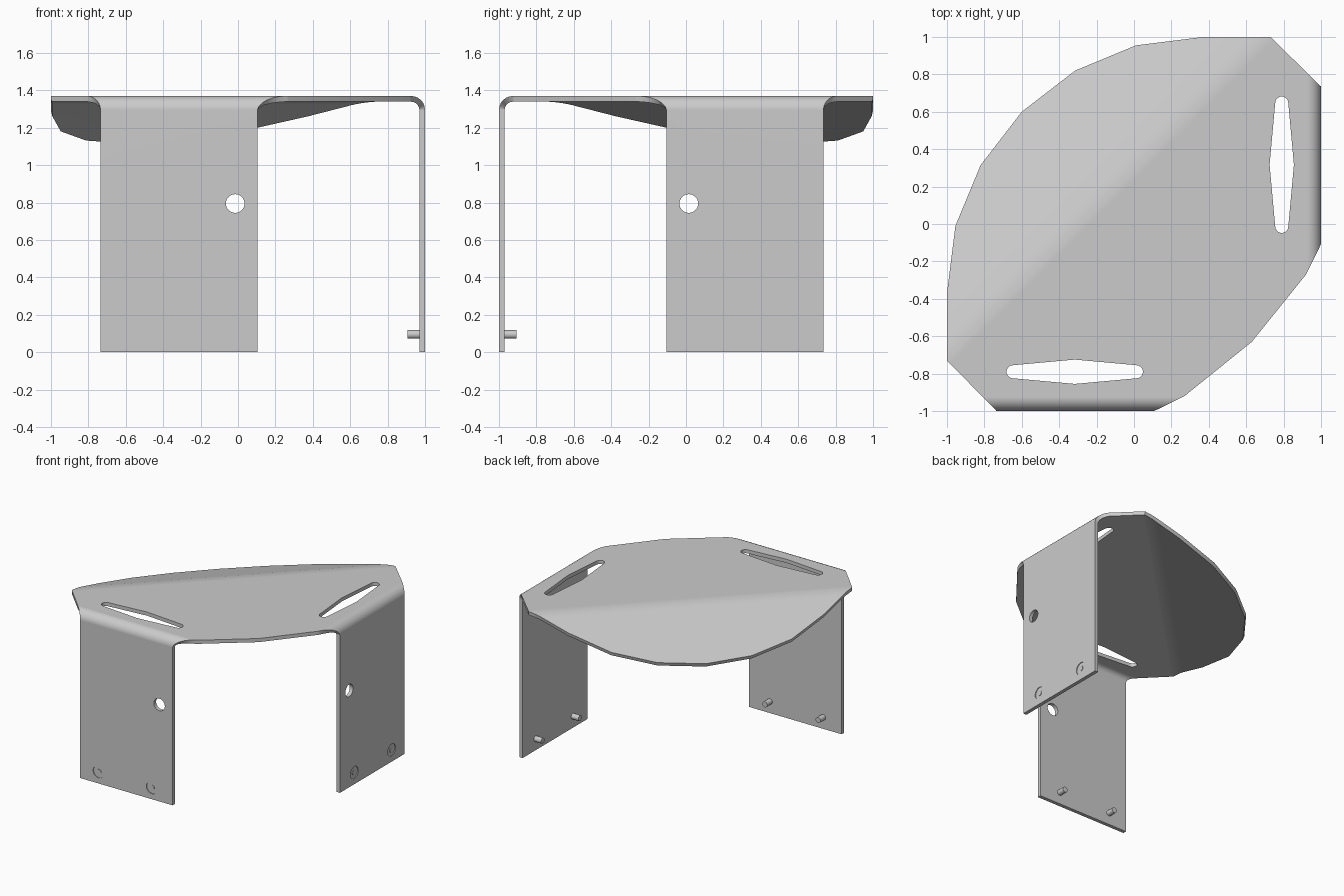
import bpy, bmesh, math
from mathutils import Matrix, Vector

if "Cube" in bpy.data.objects:
    bpy.data.objects.remove(bpy.data.objects["Cube"])

TOP, T, R = 1.37, 0.03, 0.075          # top height, sheet thickness, leg bend radius
BEND_START, BEND_W, SLOPE = -0.025, 0.12, 0.364   # diagonal crease
SWAP = Matrix(((0, -1, 0, 0), (-1, 0, 0, 0), (0, 0, 1, 0), (0, 0, 0, 1)))  # right leg -> front leg


def finish(bm, name):
    me = bpy.data.meshes.new(name)
    bm.to_mesh(me)
    bm.free()
    ob = bpy.data.objects.new(name, me)
    bpy.context.collection.objects.link(ob)
    bpy.ops.object.select_all(action='DESELECT')
    bpy.context.view_layer.objects.active = ob
    ob.select_set(True)
    return ob


def mirrored(bm):
    """Add a copy of everything reflected across the model's diagonal."""
    geom = bmesh.ops.duplicate(bm, geom=bm.verts[:] + bm.edges[:] + bm.faces[:])['geom']
    bmesh.ops.transform(bm, matrix=SWAP, verts=[g for g in geom if isinstance(g, bmesh.types.BMVert)])
    bmesh.ops.recalc_face_normals(bm, faces=bm.faces[:])


def rod(bm, x0, x1, y, z, r, seg=24):
    m = Matrix.Translation(((x0 + x1) / 2, y, z)) @ Matrix.Rotation(math.pi / 2, 4, 'Y')
    bmesh.ops.create_cone(bm, cap_ends=True, segments=seg, radius1=r, radius2=r,
                          depth=x1 - x0, matrix=m)


def height(x, y):
    z = TOP
    for u in (x, -y):                   # rounded fold into each leg
        t = min(max(0, u - (1 - R)), R)
        if (u == x and y < 0.8) or (u == -y and x > -0.8):
            z -= R - math.sqrt(max(0, R * R - t * t))
    s = (y - x - 0.27) / math.sqrt(2) - BEND_START
    if s > BEND_W:                      # drooping back wing
        z -= SLOPE * (s - BEND_W / 2)
    elif s > 0:
        z -= SLOPE * s * s / (2 * BEND_W)
    return z


# Folded sheet: half outline reflected across the diagonal
half = [(0.63, -0.63), (0.92, -0.27), (0.985, -0.14), (1, -0.105), (1, 0.735), (0.73, 1),
        (0.37, 1), (0.01, 0.955), (-0.315, 0.82), (-0.6, 0.6)]
outline = half + [(-y, -x) for x, y in reversed(half[1:-1])]
bm = bmesh.new()
bm.faces.new([bm.verts.new((x, y, 0)) for x, y in outline])


def crease(co, no):
    bmesh.ops.bisect_plane(bm, geom=bm.verts[:] + bm.edges[:] + bm.faces[:], dist=1e-5,
                           plane_co=co, plane_no=no)


for i in range(6):
    u = 1 - R + R * math.sin(math.radians(15 * i))
    crease((u, 0, 0), (1, 0, 0)) if i else None
    crease((0, -u, 0), (0, 1, 0)) if i else None
crease((1 - R, 0, 0), (1, 0, 0))
crease((0, R - 1, 0), (0, 1, 0))
diag = Vector((-1, 1, 0)).normalized()
for i in range(6):
    crease(Vector((0, 0.27, 0)) + diag * (BEND_START + BEND_W * i / 5), diag)
for v in bm.verts:
    v.co.z = height(v.co.x, v.co.y)

# Pull the two legs down from the folded edges
for axis, side in ((0, 1), (1, -1)):
    edges = [e for e in bm.edges if e.is_boundary and e.calc_length() > 0.5
             and all(abs(v.co[axis] - side) < 1e-4 for v in e.verts)]
    new = bmesh.ops.extrude_edge_only(bm, edges=edges)['geom']
    for v in new:
        if isinstance(v, bmesh.types.BMVert):
            v.co.z = 0
bmesh.ops.recalc_face_normals(bm, faces=bm.faces[:])
if max(bm.faces, key=lambda f: f.calc_area()).normal.z < 0:
    bmesh.ops.reverse_faces(bm, faces=bm.faces[:])
sheet = finish(bm, "folded_sheet")
mod = sheet.modifiers.new("thickness", 'SOLIDIFY')
mod.thickness, mod.offset, mod.use_even_offset = T, -1, True
bpy.ops.object.modifier_apply(modifier=mod.name)

# Cutters: slot in the top, round hole in the leg, stud recesses
STUDS = (0.083, 0.567)
bm = bmesh.new()
ring = []
for sgn in (1, -1):                     # tapered slot with round ends
    ring.append((sgn * 0.065, 0))
    ring += [(sgn * 0.035 * math.cos(a), sgn * (0.33 + 0.035 * math.sin(a)))
             for a in (math.pi * i / 8 for i in range(9))]
face = bm.faces.new([bm.verts.new((0.79 + x, 0.317 + y, 1.25)) for x, y in ring])
ext = bmesh.ops.extrude_face_region(bm, geom=[face])['geom']
bmesh.ops.translate(bm, vec=(0, 0, 0.2), verts=[g for g in ext if isinstance(g, bmesh.types.BMVert)])
rod(bm, 0.9, 1.1, 0.015, 0.795, 0.05, 32)
for y in STUDS:
    rod(bm, 0.994, 1.05, y, 0.095, 0.05, 32)
mirrored(bm)
cutter = finish(bm, "cutter")
cutter.hide_render = True
bpy.context.view_layer.objects.active = sheet
mod = sheet.modifiers.new("cut", 'BOOLEAN')
mod.operation, mod.solver, mod.object = 'DIFFERENCE', 'EXACT', cutter
bpy.ops.object.modifier_apply(modifier=mod.name)
bpy.data.objects.remove(cutter)
bpy.ops.object.select_all(action='DESELECT')
sheet.select_set(True)
bpy.ops.object.shade_smooth_by_angle(angle=math.radians(30))
sheet.modifiers.new("clean_shading", 'WEIGHTED_NORMAL').keep_sharp = True

# Studs on the inner faces, with small flush heads in the recesses
bm = bmesh.new()
for y in STUDS:
    rod(bm, 0.905, 0.98, y, 0.095, 0.023)
    rod(bm, 0.985, 0.998, y, 0.095, 0.02)
mirrored(bm)
finish(bm, "studs")
bpy.ops.object.shade_smooth_by_angle(angle=math.radians(30))
